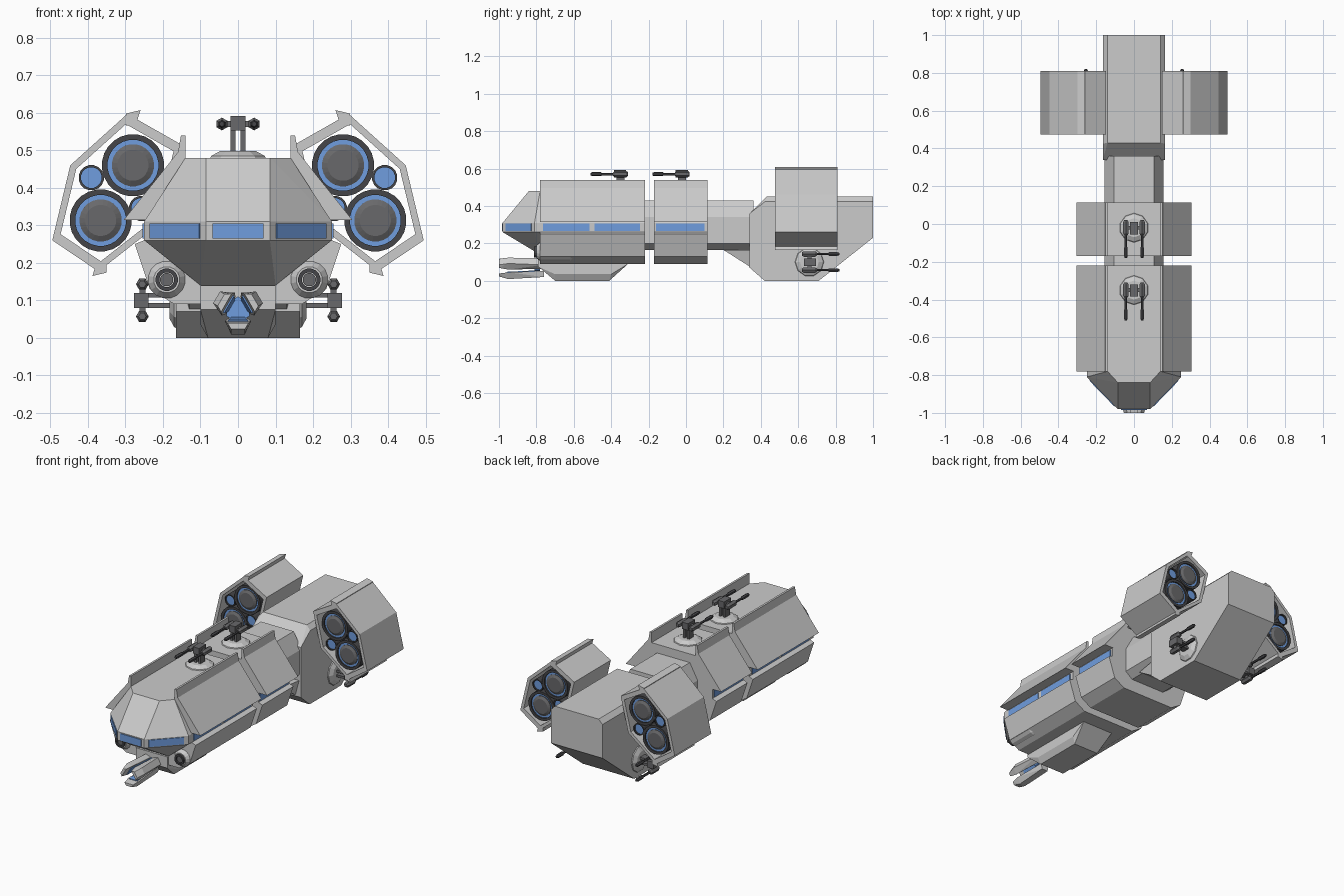
import bpy, bmesh, math
from mathutils import Matrix, Vector

if "Cube" in bpy.data.objects:
    bpy.data.objects.remove(bpy.data.objects["Cube"])


def material(name, col):
    m = bpy.data.materials.new(name)
    m.diffuse_color = (*col, 1)
    m.use_nodes = True
    m.node_tree.nodes["Principled BSDF"].inputs["Base Color"].default_value = m.diffuse_color
    return m


BLUE = material("blue_glow", (0.16, 0.34, 0.74))
DARK = material("dark_metal", (0.06, 0.06, 0.065))
MID = material("gun_metal", (0.14, 0.14, 0.145))


def finish(name, bm, mat=None, M=None):
    bmesh.ops.recalc_face_normals(bm, faces=bm.faces)
    if M:
        bm.transform(M)
    me = bpy.data.meshes.new(name)
    bm.to_mesh(me)
    bm.free()
    ob = bpy.data.objects.new(name, me)
    bpy.context.collection.objects.link(ob)
    if mat:
        me.materials.append(mat)
    return ob


def hull(name, pts, mat=None, M=None, sym=False):
    """Convex solid around points; sym adds the x-mirrored points."""
    bm = bmesh.new()
    for x, y, z in pts:
        bm.verts.new((x, y, z))
        if sym:
            bm.verts.new((-x, y, z))
    r = bmesh.ops.convex_hull(bm, input=bm.verts[:])
    bmesh.ops.delete(bm, geom=[v for v in r["geom_interior"] if v.is_valid], context='VERTS')
    bmesh.ops.dissolve_limit(bm, angle_limit=0.01, verts=bm.verts[:], edges=bm.edges[:])
    return finish(name, bm, mat, M)


def prism(name, prof, y0, y1, mat=None):
    """Extrude an (x, z) outline along y."""
    bm = bmesh.new()
    f = bm.faces.new([bm.verts.new((x, y0, z)) for x, z in prof])
    r = bmesh.ops.extrude_face_region(bm, geom=[f])
    bmesh.ops.translate(bm, vec=(0, y1 - y0, 0),
                        verts=[g for g in r["geom"] if isinstance(g, bmesh.types.BMVert)])
    return finish(name, bm, mat)


def box(name, lo, hi, mat=None, M=None):
    return hull(name, [(x, y, z) for x in (lo[0], hi[0]) for y in (lo[1], hi[1])
                       for z in (lo[2], hi[2])], mat, M)


def lathe(name, prof, n, M, mat=None, closed=False):
    """Revolve (radius, height) points round local z; ends capped unless closed."""
    bm = bmesh.new()
    rings = [[bm.verts.new((r * math.cos(2 * math.pi * (i + .5) / n),
                            r * math.sin(2 * math.pi * (i + .5) / n), h)) for i in range(n)]
             for r, h in prof]
    pairs = list(zip(rings, rings[1:])) + ([(rings[-1], rings[0])] if closed else [])
    for a, b in pairs:
        for i in range(n):
            j = (i + 1) % n
            bm.faces.new((a[i], a[j], b[j], b[i]))
    if not closed:
        bm.faces.new(rings[0])
        bm.faces.new(rings[-1])
    return finish(name, bm, mat, M)


def along_y(x, y, z):
    return Matrix.Translation((x, y, z)) @ Matrix.Rotation(-math.pi / 2, 4, 'X')


def mirrored(half):
    return half + [(-x, z) for x, z in reversed(half)]


# Cockpit nose
hull("cockpit", [(.085, -.98, .26), (.085, -.98, .31), (.085, -.84, .48), (.14, -.78, .48),
                 (.25, -.81, .26), (.25, -.81, .31), (.25, -.77, .26), (.25, -.77, .31),
                 (.1, -.78, .14), (.14, -.77, .48), (.1, -.77, .14)], sym=True)
box("front_window", (-.068, -.984, .265), (.068, -.97, .305), BLUE)
for s in (1, -1):
    a, b = Vector((.085 * s, -.98)), Vector((.25 * s, -.81))
    n = Vector((.17 * s, -.165)).normalized() * .004
    ends = [a.lerp(b, t) + n * k for t in (.1, .9) for k in (1, -1)]
    hull("side_cockpit_window", [(p.x, p.y, z) for p in ends for z in (.265, .305)], BLUE)

# Spine joining the hull sections to the stern
prism("spine", mirrored([(.105, .43), (.155, .34), (.155, .2), (.11, .165)]), -.75, .36)
hull("spine_fairing", [(.13, .2, .165), (.155, .35, .165), (.13, .35, .07)], sym=True)

# Two armoured hull sections with windows
for y0, y1, panes in ((-.78, -.22, [(-.765, -.515), (-.49, -.245)]), (-.17, .115, [(-.16, .1)])):
    prism("hull_section", mirrored([(.14, .48), (.25, .31), (.25, .26), (.275, .25),
                                    (.235, .13), (.17, .09)]), y0, y1)
    for s in (1, -1):
        prism("roof_armour", [(s * x, z) for x, z in (
            (.14, .54), (.152, .54), (.16, .495), (.305, .314), (.245, .314), (.14, .48))], y0, y1)
        for a, b in panes:
            box("hull_window", (s * .245, a, .265), (s * .254, b, .305), BLUE)

# Belly keel
hull("keel", [(.1, -.79, .14), (.1, -.79, .075), (.1, -.7, .035), (.08, -.7, 0),
              (.08, -.41, 0), (.1, -.4, .035), (.1, -.31, .09), (.1, -.31, .14)], sym=True)

# Chin guns
for s in (1, -1):
    c = (.19 * s, -.8, .155)
    lathe("chin_gun_fairing", [(.035, 0), (.05, .02), (.05, .18), (.02, .25)], 16, along_y(*c))
    lathe("chin_gun_ring", [(.03, -.012), (.03, .02), (.02, .02), (.02, -.012)], 16,
          along_y(*c), DARK, True)
    lathe("chin_gun_core", [(.018, -.004), (.018, .02)], 12, along_y(*c), MID)

# Three-pronged emitter under the nose
for deg in (30, 150, 270):
    M = Matrix.Translation((0, 0, .075)) @ Matrix.Rotation(-math.radians(deg), 4, 'Y')
    hull("emitter_prong", [(r, y, w * k) for y, r, w in (
        (-.76, .022, .025), (-.76, .055, .02), (-.95, .03, .035), (-.95, .066, .018),
        (-1, .036, .028), (-1, .052, .018)) for k in (1, -1)], None, M)
    hull("prong_glow", [(r, y, w * k) for y, r, w in (
        (-.79, .019, .018), (-.79, .026, .018), (-.96, .027, .026), (-.96, .034, .026))
        for k in (1, -1)], BLUE, M)
lathe("emitter_core", [(.035, 0), (.035, .03)], 6, along_y(0, -.81, .075), BLUE)

# Stern block
hull("stern", [(.165, .34, .07), (.165, .34, .36), (.165, .425, .425), (.14, .43, .45),
               (.14, 1, .45), (.165, 1, .425), (.165, 1, .23), (.165, .71, 0), (.165, .42, 0)],
     sym=True)

# Engine pods: open six-sided sleeves, each holding two large and two small engines
HEX = [(.295, .597), (.447, .46), (.495, .26), (.372, .177), (.197, .314), (.149, .514)]
C = Vector((.324, .386))
Y0, Y1 = .475, .81
for s in (1, -1):
    bm = bmesh.new()
    inner = [C + (Vector(p) - C) * .87 for p in HEX]
    rings = [[bm.verts.new((s * p[0], y, p[1])) for p in loop]
             for loop, y in ((HEX, Y0), (HEX, Y1), (inner, Y1), (inner, Y0))]
    for k in range(4):
        a, b = rings[k], rings[(k + 1) % 4]
        for i in range(6):
            j = (i + 1) % 6
            bm.faces.new((a[i], a[j], b[j], b[i]))
    finish("engine_pod_shell", bm)
    hook = [(.298, .598), (.26, .607), (.27, .575), (.297, .565)]
    for flip in (False, True):
        pts = [2 * C - Vector(p) if flip else Vector(p) for p in hook]
        prism("pod_lip", [(s * p.x, p.y) for p in pts], Y0, Y1)
    for x, z, r, n in ((.28, .46, .083, 24), (.366, .313, .083, 24),
                       (.391, .427, .034, 16), (.257, .345, .034, 16)):
        M = along_y(s * x, 0, z)
        a, b = Y0 + .01, Y1 - .01
        lathe("engine_casing", [(r, a), (r, b), (r * .82, b), (r * .82, a)], n, M, DARK, True)
        lathe("engine_glow", [(r * .83, a + .008), (r * .83, b - .008)], n, M, BLUE)
        if r > .05:
            lathe("engine_core", [(r * .5, a - .004), (r * .68, a + .004), (r * .68, b - .004),
                                  (r * .5, b + .004)], n, M, MID)


# Twin-barrel turrets; local z points away from the hull, barrels along local y
def turret(M):
    lathe("turret_base", [(.08, -.005), (.075, .005), (.05, .018)], 10, M)
    for s in (1, -1):
        box("turret_bracket", (s * .007, -.02, .01), (s * .02, .022, .075), MID, M)
        B = M @ along_y(s * .043, 0, .09)
        lathe("gun_breech", [(.01, -.04), (.017, -.03), (.017, .03), (.009, .04)], 6, B, MID)
        lathe("gun_barrel", [(.007, .03), (.007, .1), (.011, .105), (.011, .15), (.007, .16)],
              6, B, DARK)
    box("turret_head", (-.02, -.03, .073), (.02, .035, .112), MID, M)
    box("turret_axle", (-.045, -.01, .082), (.045, .01, .098), MID, M)


for y in (-.35, -.02):
    turret(Matrix.Translation((0, y, .48)) @ Matrix.Rotation(math.pi, 4, 'Z'))
for s in (1, -1):
    turret(Matrix.Translation((s * .165, .66, .1)) @ Matrix.Rotation(s * math.pi / 2, 4, 'Y'))
